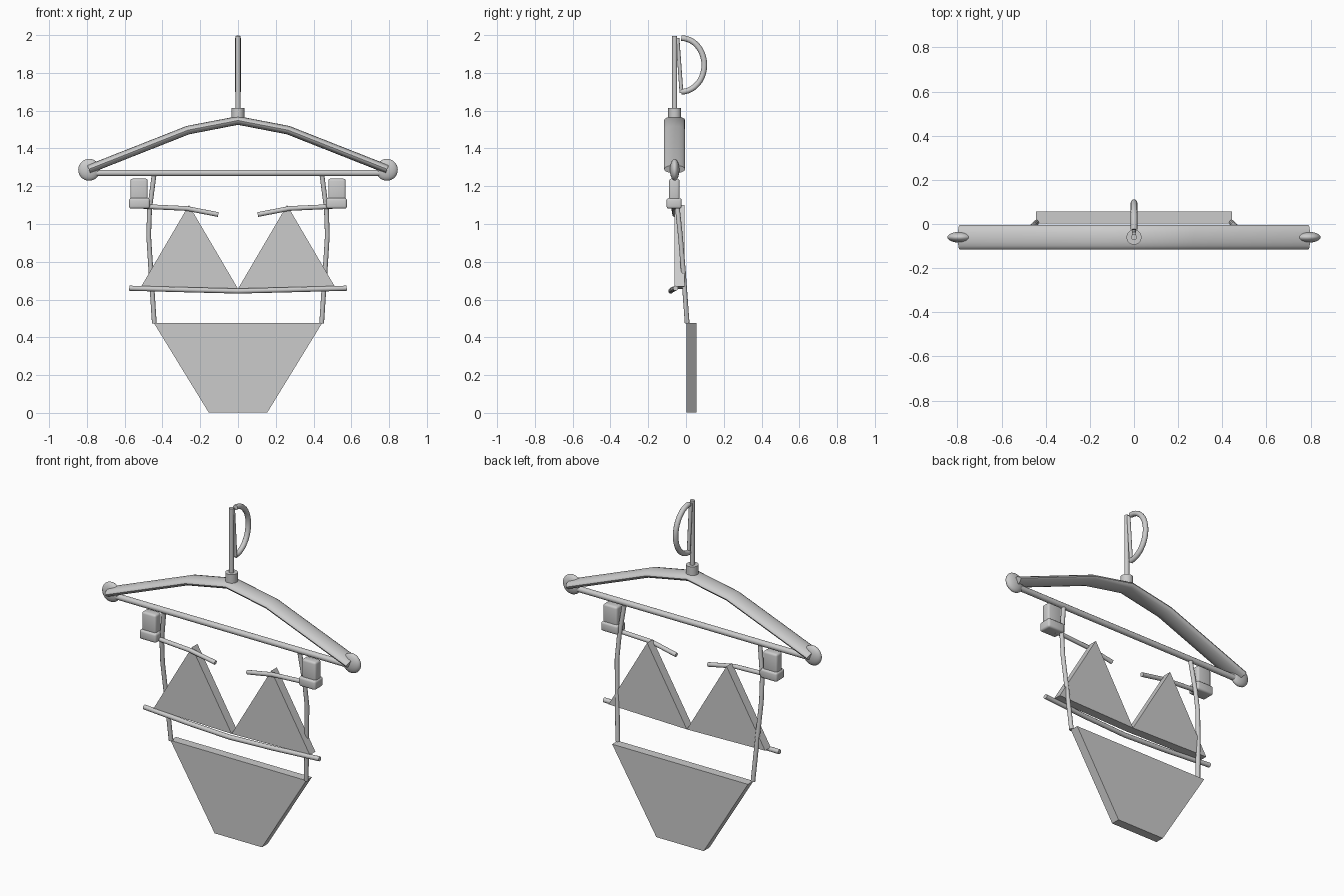
import bpy, bmesh, math
from mathutils import Vector

if "Cube" in bpy.data.objects:
    bpy.data.objects.remove(bpy.data.objects["Cube"])

def finish(name, bm, smooth=True):
    bmesh.ops.recalc_face_normals(bm, faces=bm.faces)
    me = bpy.data.meshes.new(name)
    bm.to_mesh(me)
    bm.free()
    ob = bpy.data.objects.new(name, me)
    bpy.context.collection.objects.link(ob)
    bpy.ops.object.select_all(action='DESELECT')
    ob.select_set(True)
    bpy.context.view_layer.objects.active = ob
    if smooth:
        bpy.ops.object.shade_smooth_by_angle(angle=math.radians(35))
    return ob

def sweep(name, path, ra, rb=None, side=(0, 1, 0), n=12):
    """Elliptical tube: ra along the side vector, rb across it."""
    rb = rb or ra
    pts = [Vector(p) for p in path]
    bm = bmesh.new()
    rings = []
    for i, p in enumerate(pts):
        d0 = (p - pts[max(i - 1, 0)]).normalized()
        d1 = (pts[min(i + 1, len(pts) - 1)] - p).normalized()
        t = (d0 + d1).normalized()
        u = Vector(side)
        u = (u - t * u.dot(t)).normalized()
        v = t.cross(u)
        rings.append([bm.verts.new(p + u * ra * math.cos(a) + v * rb * math.sin(a))
                      for a in (2 * math.pi * k / n for k in range(n))])
    for r, s in zip(rings, rings[1:]):
        for k in range(n):
            bm.faces.new((r[k], r[(k + 1) % n], s[(k + 1) % n], s[k]))
    bm.faces.new(rings[0])
    bm.faces.new(rings[-1])
    return finish(name, bm)

def panel(name, outline, y0, y1):
    bm = bmesh.new()
    a = [bm.verts.new((x, y0, z)) for x, z in outline]
    b = [bm.verts.new((x, y1, z)) for x, z in outline]
    bm.faces.new(a)
    bm.faces.new(b)
    for k in range(len(a)):
        j = (k + 1) % len(a)
        bm.faces.new((a[k], a[j], b[j], b[k]))
    return finish(name, bm, False)

def box(name, centre, size, bevel):
    bm = bmesh.new()
    bmesh.ops.create_cube(bm, size=1)
    bmesh.ops.scale(bm, vec=size, verts=bm.verts)
    bmesh.ops.translate(bm, vec=centre, verts=bm.verts)
    bmesh.ops.bevel(bm, geom=bm.edges[:], offset=bevel, segments=3,
                    profile=0.5, affect='EDGES')
    return finish(name, bm)

Y = -0.06

# hook: stem, collar, curved hook and its thin closing bar
sweep("hook_stem", [(0, Y, 1.57), (0, Y, 1.995)], 0.0135, n=16)
sweep("hook_collar", [(0, Y, 1.555), (0, Y, 1.615)], 0.034, n=24)
arc = [(0, -0.025 + 0.122 * math.cos(a), 1.842 + 0.142 * math.sin(a))
       for a in (math.pi * (0.5 - k / 20) for k in range(21))]
sweep("hook_curve", arc, 0.015, side=(1, 0, 0))
sweep("hook_closing_bar", [(0, -0.045, 1.985), (0, -0.024, 1.695)], 0.01, side=(1, 0, 0))

# hanger arms and lower bar
sweep("hanger_arms", [(-0.79, Y, 1.29), (-0.265, Y, 1.497), (0, Y, 1.548),
                      (0.265, Y, 1.497), (0.79, Y, 1.29)], 0.056, 0.023, n=16)
sweep("hanger_bar", [(-0.78, Y, 1.27), (0.78, Y, 1.27)], 0.017)

# bikini bottom and lower chest band
panel("bottom_panel", [(-0.445, 0.475), (0.445, 0.475), (0.155, 0.002), (-0.155, 0.002)],
      0.003, 0.056)
sweep("chest_band", [(-0.575, -0.055, 0.66), (-0.28, -0.073, 0.652), (0, -0.08, 0.645),
                     (0.28, -0.073, 0.652), (0.575, -0.055, 0.66)], 0.0135)

# mirrored parts
for s, side in ((-1, "left"), (1, "right")):
    bm = bmesh.new()
    bmesh.ops.create_uvsphere(bm, u_segments=24, v_segments=14, radius=0.058)
    bmesh.ops.scale(bm, vec=(1, 0.43, 1), verts=bm.verts)
    bmesh.ops.translate(bm, vec=(s * 0.788, Y, 1.287), verts=bm.verts)
    finish(side + "_end_knob", bm)
    box(side + "_clip_body", (s * 0.524, -0.062, 1.18), (0.092, 0.055, 0.12), 0.012)
    box(side + "_clip_jaw", (s * 0.522, -0.063, 1.109), (0.11, 0.08, 0.055), 0.012)
    sweep(side + "_clip_strap", [(s * 0.5, Y, 1.093), (s * 0.27, -0.065, 1.082),
                                 (s * 0.105, Y, 1.05)], 0.0125)
    panel(side + "_cup", [(0, 0.657), (s * 0.513, 0.668), (s * 0.26, 1.1)], -0.06, -0.008)
    sweep(side + "_side_strap", [(s * 0.445, -0.058, 1.255), (s * 0.468, -0.045, 1.08),
                                 (s * 0.473, -0.03, 0.94), (s * 0.461, -0.014, 0.75),
                                 (s * 0.443, 0.006, 0.475)], 0.0125)
